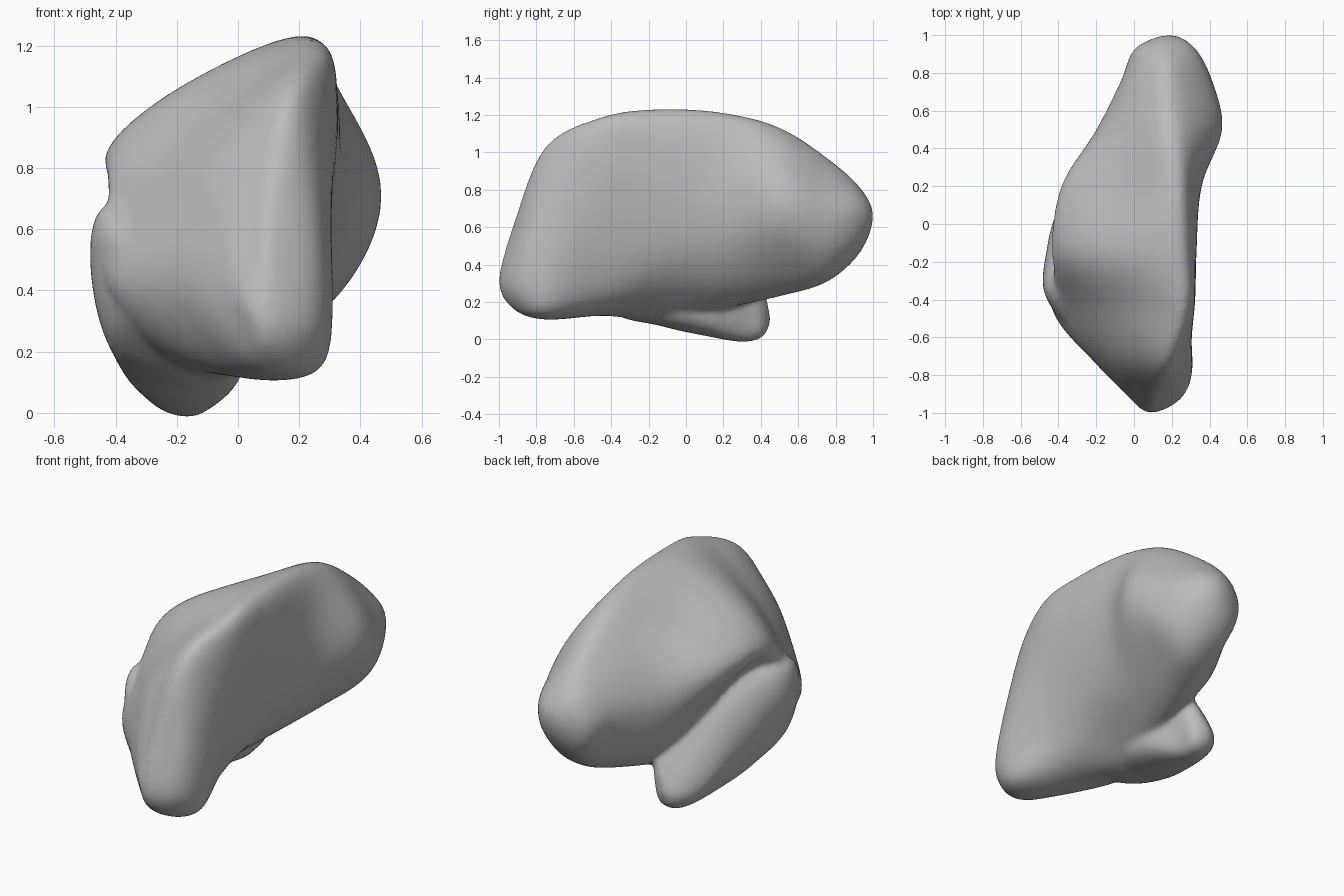
import bpy
import bmesh
from mathutils import Vector

default = bpy.data.objects.get("Cube")
if default:
    bpy.data.objects.remove(default)

stone_grey = bpy.data.materials.new("stone grey")
stone_grey.use_nodes = True
colour = (0.5, 0.5, 0.5, 1)
stone_grey.diffuse_color = colour
stone_grey.node_tree.nodes["Principled BSDF"].inputs["Base Color"].default_value = colour


def spline(a, b, c, d, t):
    """Smooth curve from b to c, guided by the neighbours a and d."""
    return 0.5 * (2 * b + (c - a) * t + (2 * a - 5 * b + 4 * c - d) * t ** 2
                  + (3 * b - a - 3 * c + d) * t ** 3)


def smooth_ring(points, steps):
    n = len(points)
    return [spline(points[i - 1], points[i], points[(i + 1) % n], points[(i + 2) % n], k / steps)
            for i in range(n) for k in range(steps)]


def smooth_path(before, points, after, steps):
    ends = [before] + points + [after]
    path = [spline(*ends[i:i + 4], k / steps)
            for i in range(len(points) - 1) for k in range(steps)]
    return path + [points[-1]]


def loft(name, back_tip, sections, front_tip):
    """Closed skin through cross-sections (y, [(x, z), ...]) with rounded end tips."""
    rings = [smooth_ring([Vector((x, y, z)) for x, z in pts], 6) for y, pts in sections]
    count = len(rings[0])
    columns = []
    for i in range(count):
        opposite = (i + count // 2) % count
        points = [Vector(back_tip)] + [ring[i] for ring in rings] + [Vector(front_tip)]
        columns.append(smooth_path(rings[0][opposite], points, rings[-1][opposite], 8))
    bm = bmesh.new()
    grid = [[bm.verts.new(p) for p in column] for column in columns]
    for i in range(count):
        a, b = grid[i - 1], grid[i]
        for j in range(len(a) - 1):
            bm.faces.new((a[j], a[j + 1], b[j + 1], b[j]))
    bmesh.ops.remove_doubles(bm, verts=bm.verts, dist=0.0005)
    bmesh.ops.recalc_face_normals(bm, faces=bm.faces)
    mesh = bpy.data.meshes.new(name)
    bm.to_mesh(mesh)
    bm.free()
    mesh.materials.append(stone_grey)
    obj = bpy.data.objects.new(name, mesh)
    bpy.context.collection.objects.link(obj)
    return obj


# Main body: ridge, shoulder, left bulge, lower left, two keel points, mid right, upper right
body = loft("stone_body", (0.19, 1.0, 0.66), [
    (.93, [(.19, .81), (.08, .78), (.01, .66), (.03, .54), (.11, .47), (.22, .48), (.31, .58), (.31, .72)]),
    (.75, [(.2, .97), (.04, .88), (-.07, .68), (-.03, .46), (.08, .32), (.25, .33), (.39, .5), (.4, .74)]),
    (.5, [(.22, 1.13), (0, .99), (-.19, .71), (-.15, .43), (.02, .24), (.22, .29), (.44, .58), (.44, .85)]),
    (.2, [(.24, 1.21), (-.08, 1.04), (-.38, .82), (-.26, .54), (-.06, .18), (.17, .26), (.33, .53), (.35, .88)]),
    (-.15, [(.24, 1.23), (-.18, 1.07), (-.43, .84), (-.33, .65), (-.14, .12), (.12, .23), (.28, .48), (.33, .95)]),
    (-.45, [(.24, 1.19), (-.1, .97), (-.33, .69), (-.43, .42), (-.18, .15), (.14, .17), (.27, .43), (.32, .98)]),
    (-.75, [(.18, 1.03), (.02, .89), (-.12, .68), (-.19, .4), (-.02, .14), (.25, .13), (.31, .34), (.27, .78)]),
    (-.92, [(.11, .62), (.05, .55), (-.02, .43), (-.01, .3), (.05, .18), (.17, .17), (.25, .28), (.22, .46)]),
], (0.09, -1.0, 0.31))

# Foot flap along the lower left: upper edge, outer edge, underside, two inner points
foot = loft("foot_flap", (-0.17, 0.45, 0.11), [
    (0.41, [(-.19, .2), (-.25, .1), (-.2, .02), (-.1, .05), (-.08, .28)]),
    (0.3, [(-.24, .32), (-.32, .13), (-.23, .0), (-.08, .04), (-.02, .45)]),
    (0.1, [(-.31, .54), (-.4, .3), (-.29, .04), (.0, .1), (-.05, .62)]),
    (-0.12, [(-.37, .64), (-.46, .42), (-.34, .1), (.0, .14), (-.1, .65)]),
    (-0.38, [(-.42, .67), (-.465, .47), (-.38, .22), (-.1, .16), (-.1, .6)]),
], (-0.25, -0.62, 0.4))

# Fuse the parts into one softened skin
bpy.ops.object.select_all(action="DESELECT")
for part in (foot, body):
    part.select_set(True)
bpy.context.view_layer.objects.active = body
bpy.ops.object.join()
body.name = "stone"
remesh = body.modifiers.new("fuse", "REMESH")
remesh.mode = "VOXEL"
remesh.voxel_size = 0.016
soften = body.modifiers.new("soften", "SMOOTH")
soften.factor = 0.5
soften.iterations = 10
for modifier in ("fuse", "soften"):
    bpy.ops.object.modifier_apply(modifier=modifier)
for polygon in body.data.polygons:
    polygon.use_smooth = True
